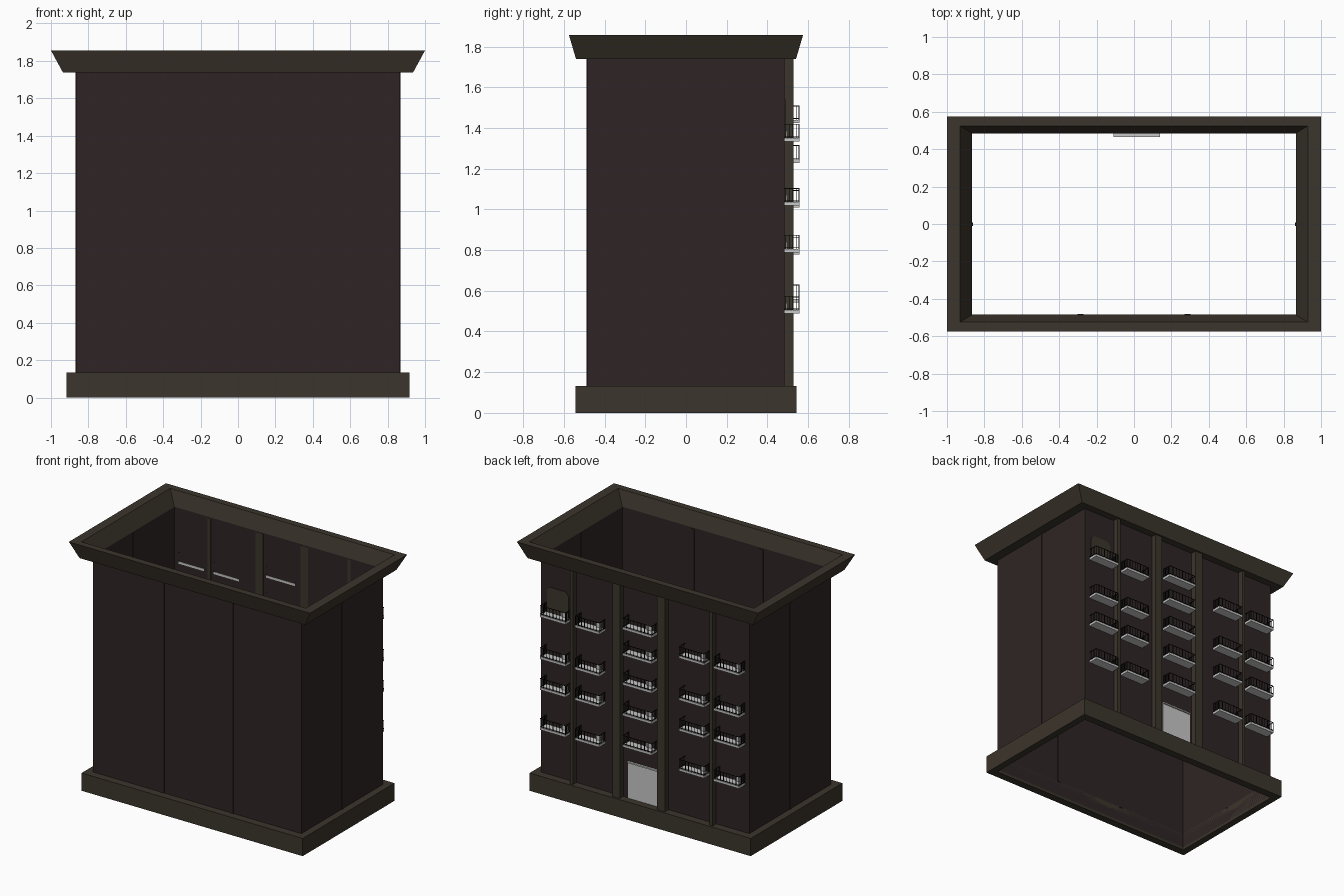
import bpy, bmesh

if "Cube" in bpy.data.objects:
    bpy.data.objects.remove(bpy.data.objects["Cube"])


def material(name, rgb):
    m = bpy.data.materials.new(name)
    m.diffuse_color = (*rgb, 1)
    m.use_nodes = True
    m.node_tree.nodes["Principled BSDF"].inputs["Base Color"].default_value = m.diffuse_color
    return m


BRICK = material("dark_brick", (0.028, 0.018, 0.018))
STONE = material("olive_stone", (0.044, 0.035, 0.025))
PALE = material("pale_grey", (0.58, 0.58, 0.58))
IRON = material("black_iron", (0.006, 0.005, 0.005))


def finish(name, bm, mat, recalc=True):
    if recalc:
        bmesh.ops.recalc_face_normals(bm, faces=bm.faces)
    me = bpy.data.meshes.new(name)
    bm.to_mesh(me)
    bm.free()
    me.materials.append(mat)
    ob = bpy.data.objects.new(name, me)
    bpy.context.collection.objects.link(ob)
    return ob


def add_box(bm, x0, x1, y0, y1, z0, z1):
    v = bmesh.ops.create_cube(bm, size=1)["verts"]
    bmesh.ops.scale(bm, verts=v, vec=(x1 - x0, y1 - y0, z1 - z0))
    bmesh.ops.translate(bm, verts=v, vec=((x0 + x1) / 2, (y0 + y1) / 2, (z0 + z1) / 2))


def box(name, mat, *dims):
    bm = bmesh.new()
    add_box(bm, *dims)
    return finish(name, bm, mat)


def rect_sweep(name, profile, mat, closed=True):
    """Sweep (half_x, half_y, z) profile points around a rectangle."""
    bm = bmesh.new()
    loops = [[bm.verts.new((sx * a, sy * b, z))
              for sx, sy in ((-1, -1), (1, -1), (1, 1), (-1, 1))] for a, b, z in profile]
    n = len(loops)
    for i in range(n if closed else n - 1):
        p, q = loops[i], loops[(i + 1) % n]
        for k in range(4):
            j = (k + 1) % 4
            bm.faces.new((p[k], p[j], q[j], q[k]))
    return finish(name, bm, mat, closed)


# Hollow shell: walls, plinth ring and flared cornice
WX, WY = 0.865, 0.485
rect_sweep("walls", [(WX, WY, 0.02), (WX, WY, 1.75)], BRICK, closed=False)
rect_sweep("plinth", [(0.917, 0.543, 0), (0.917, 0.543, 0.133),
                      (WX, WY, 0.133), (WX, WY, 0)], STONE)
rect_sweep("cornice", [(0.936, 0.54, 1.738), (1.0, 0.575, 1.856),
                       (0.93, 0.525, 1.856), (WX, WY, 1.738)], STONE)

# Narrow vertical strips on the front and side walls
D = 0.004
for x in (-0.287, 0.287):
    box("front_strip", BRICK, x - 0.016, x + 0.016, -WY - D, -WY + D, 0.13, 1.74)
for s in (-1, 1):
    box("side_strip", BRICK, s * WX - D, s * WX + D, -0.01, 0.008, 0.13, 1.74)

# Pilasters on the back wall
for x0, x1 in ((0.18, 0.24), (-0.195, -0.13), (0.57, 0.595), (-0.59, -0.565)):
    box("pilaster", STONE, x0, x1, WY - 0.001, 0.527, 0.13, 1.74)

# Entrance door and its thin lintel
box("door", PALE, -0.11, 0.14, 0.465, 0.49, 0.13, 0.40)
box("door_lintel", PALE, -0.11, 0.14, 0.465, 0.50, 0.40, 0.41)

# Plaque with clipped top corners, high on the back wall
bm = bmesh.new()
outline = [(0.63, 1.34), (0.81, 1.34), (0.81, 1.51), (0.785, 1.54), (0.655, 1.54), (0.63, 1.51)]
f = bm.faces.new([bm.verts.new((x, WY, z)) for x, z in outline])
ext = bmesh.ops.extrude_face_region(bm, geom=[f])
bmesh.ops.translate(bm, vec=(0, 0.005, 0),
                    verts=[g for g in ext["geom"] if isinstance(g, bmesh.types.BMVert)])
finish("wall_plaque", bm, STONE)


# Balconies: slab, iron railing and a small pale item on each
def balcony(cx, w, z):
    x0, x1, y0, y1 = cx - w / 2, cx + w / 2, 0.483, 0.557
    box("balcony_slab", PALE, x0, x1, y0, y1, z - 0.017, z)
    bm = bmesh.new()
    t, top = 0.004, z + 0.07
    for zz in (z + 0.008, top):
        add_box(bm, x0, x1, y1 - t, y1, zz - t, zz)
        add_box(bm, x0, x0 + t, y0, y1, zz - t, zz)
        add_box(bm, x1 - t, x1, y0, y1, zz - t, zz)
    for i in range(9):
        x = x0 + (w - t) * i / 8
        add_box(bm, x, x + t * 0.7, y1 - t, y1, z, top)
    for i in range(4):
        y = y0 + 0.006 + 0.017 * i
        for x in (x0, x1 - t):
            add_box(bm, x, x + t, y, y + t * 0.6, z, top)
    finish("balcony_railing", bm, IRON)
    box("balcony_item", PALE, cx - 0.075, cx - 0.03, 0.49, 0.497, z, z + 0.035)


for cx, w in ((-0.725, 0.21), (-0.435, 0.21), (0.43, 0.2), (0.715, 0.21)):
    for z in (1.35, 1.035, 0.805, 0.505):
        balcony(cx, w, z)
for z in (1.44, 1.245, 1.025, 0.795, 0.56):
    balcony(0.015, 0.24, z)
